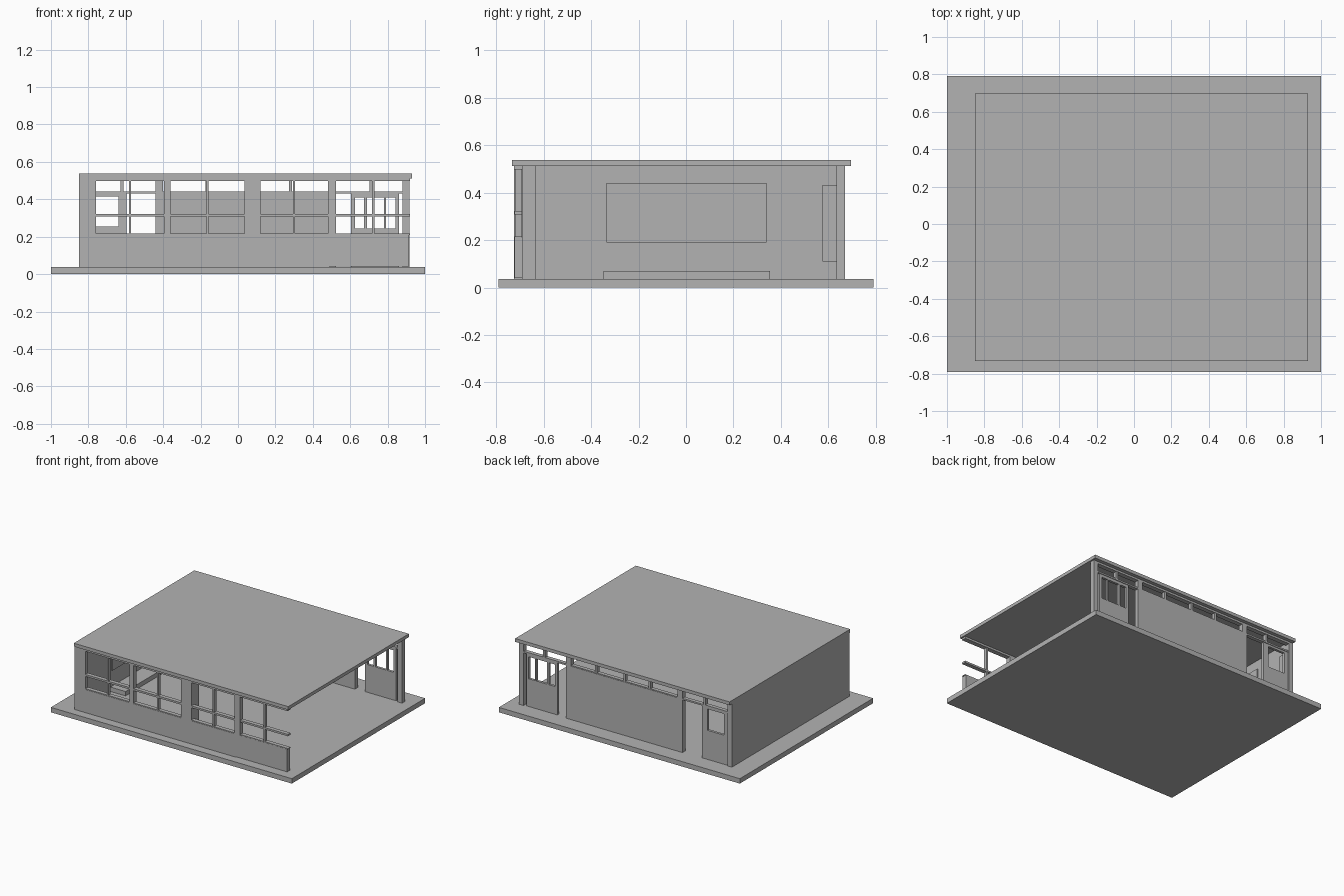
import bpy, bmesh

if "Cube" in bpy.data.objects:
    bpy.data.objects.remove(bpy.data.objects["Cube"])

grey = bpy.data.materials.new("plain grey")
grey.diffuse_color = (0.45, 0.45, 0.45, 1)
grey.use_nodes = True
grey.node_tree.nodes["Principled BSDF"].inputs["Base Color"].default_value = grey.diffuse_color


def boxes(name, items):
    """One object made of boxes given as (x0, x1, y0, y1, z0, z1)."""
    bm = bmesh.new()
    for x0, x1, y0, y1, z0, z1 in items:
        for v in bmesh.ops.create_cube(bm, size=1)["verts"]:
            v.co.x = x1 if v.co.x > 0 else x0
            v.co.y = y1 if v.co.y > 0 else y0
            v.co.z = z1 if v.co.z > 0 else z0
    me = bpy.data.meshes.new(name)
    bm.to_mesh(me)
    bm.free()
    me.materials.append(grey)
    ob = bpy.data.objects.new(name, me)
    bpy.context.collection.objects.link(ob)
    return ob


FLOOR, CEIL = 0.037, 0.512
F0, F1 = -0.725, -0.69     # front wall depth
B0, B1 = 0.635, 0.67       # back wall depth

# Slab and flat roof
boxes("floor_slab", [(-1, 1, -0.79, 0.79, 0, FLOOR)])
boxes("roof", [(-0.85, 0.93, -0.733, 0.697, CEIL, 0.537)])

# Solid left wall; the right side stays open
boxes("left_wall", [(-0.85, -0.815, F0, B1, FLOOR, CEIL)])

# Front: low wall, piers between four windows, header
boxes("front_low_wall", [(-0.85, 0.49, F0, F1, FLOOR, 0.21),
                         (0.49, 0.915, F0 + 0.001, F1, 0.04, 0.21)])
boxes("front_piers", [(-0.85, -0.76, F0, F1, 0.21, CEIL),
                      (-0.395, -0.36, F0, F1, 0.21, CEIL),
                      (0.035, 0.12, F0, -0.635, FLOOR, CEIL),
                      (0.48, 0.525, F0, F1, 0.21, CEIL)])
boxes("front_header", [(-0.85, 0.92, F0, F1, 0.497, CEIL)])

# Front window bars
for i, (a, b) in enumerate([(-0.76, -0.395), (-0.36, 0.035), (0.12, 0.48), (0.525, 0.92)]):
    m = (a + b) / 2
    boxes(f"window_bars_{i + 1}", [
        (a, b, F0 + 0.002, F1 - 0.002, 0.308, 0.322),
        (a, b, F0 + 0.002, F1 - 0.002, 0.21, 0.216),
        (m - 0.006, m + 0.006, F0 + 0.004, F1 - 0.004, 0.21, 0.5)])

# Back: solid middle wall, posts, rails and high-level window bars
boxes("back_wall", [(-0.44, 0.52, B0, B1, FLOOR, 0.437)])
boxes("back_posts", [(-0.44, -0.40, B0, B1, 0.437, CEIL),
                     (0.485, 0.525, B0, B1, FLOOR, CEIL),
                     (0.88, 0.918, B0, B1, FLOOR, CEIL)])
boxes("back_rails", [(-0.82, 0.9, B0, B1, 0.497, CEIL),
                     (-0.82, 0.9, B0 + 0.003, B1 - 0.003, 0.431, 0.443)])
boxes("high_window_bars", [(x - 0.008, x + 0.008, B0 + 0.003, B1 - 0.003, 0.44, 0.5)
                           for x in (-0.62, -0.165, 0.045, 0.28, 0.71)])


def door(name, x0, x1, holes, z0, z1):
    """Door panel with glazed openings left between upright stiles."""
    y0, y1 = 0.643, 0.662
    parts = [(x0, x1, y0, y1, FLOOR, z0), (x0, x1, y0, y1, z1, 0.434)]
    edges = [x0] + [e for h in holes for e in h] + [x1]
    for a, b in zip(edges[::2], edges[1::2]):
        parts.append((a, b, y0, y1, z0, z1))
    boxes(name, parts)


# Doors in the two open bays
door("left_door", -0.82, -0.595, [(-0.78, -0.64)], 0.255, 0.415)
door("right_door", 0.605, 0.862, [(0.625, 0.675), (0.69, 0.78), (0.79, 0.842)], 0.245, 0.41)

# Fittings on the left wall
boxes("wall_board", [(-0.816, -0.807, -0.335, 0.34, 0.19, 0.442)])
boxes("low_platform", [(-0.816, -0.69, -0.348, 0.355, FLOOR, 0.07)])
boxes("side_panel", [(-0.816, -0.807, 0.575, 0.635, 0.11, 0.432)])
